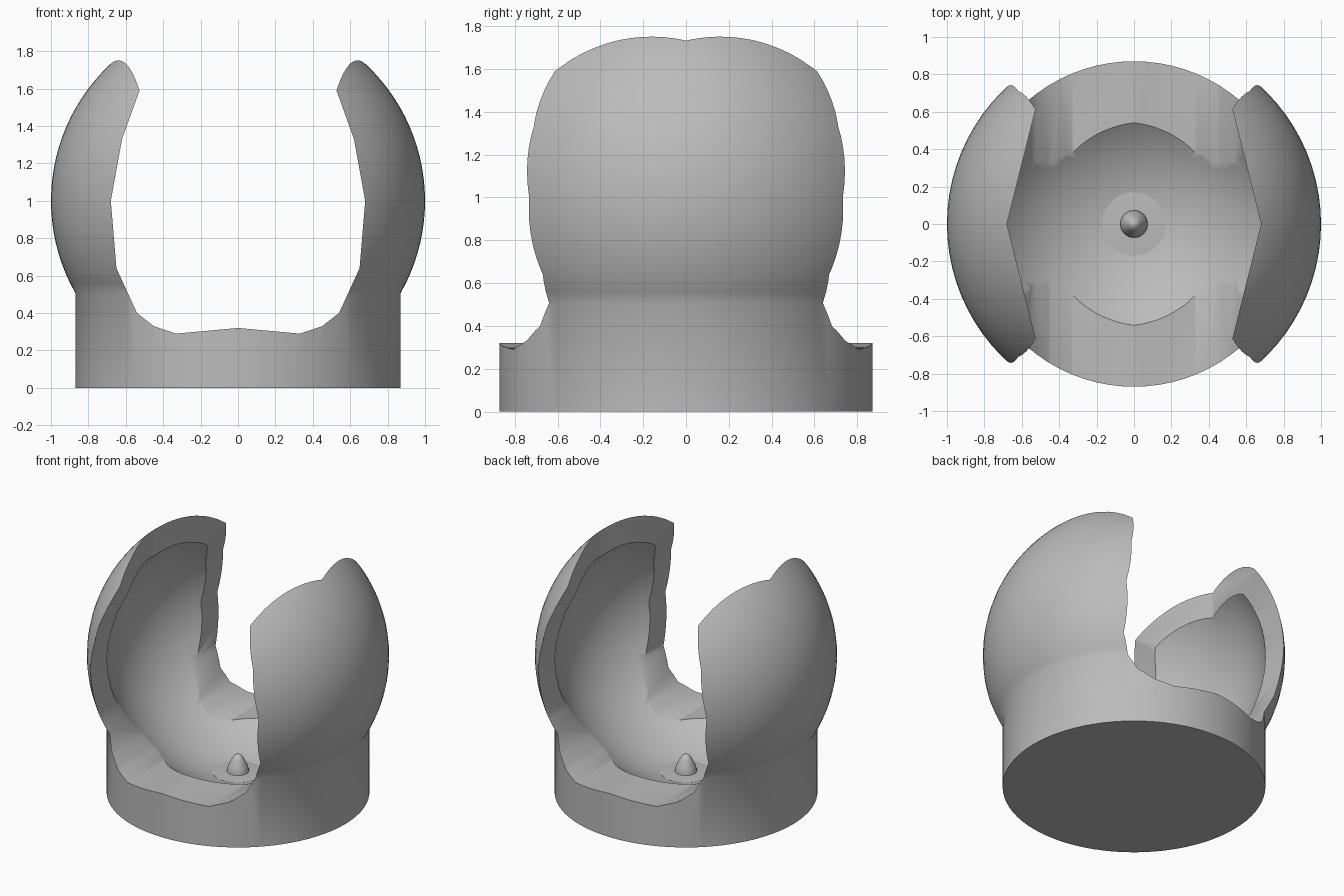
import bpy, bmesh
from math import sin, cos, pi, asin, radians

cube = bpy.data.objects.get("Cube")
if cube:
    bpy.data.objects.remove(cube, do_unlink=True)

grey = bpy.data.materials.new("plain_grey")
grey.use_nodes = True
COLOR = (0.5, 0.5, 0.5, 1)
grey.diffuse_color = COLOR
grey.node_tree.nodes["Principled BSDF"].inputs["Base Color"].default_value = COLOR


def make_object(name, bm):
    bmesh.ops.recalc_face_normals(bm, faces=bm.faces)
    mesh = bpy.data.meshes.new(name)
    bm.to_mesh(mesh)
    bm.free()
    mesh.materials.append(grey)
    obj = bpy.data.objects.new(name, mesh)
    bpy.context.collection.objects.link(obj)
    return obj


def lathe(name, profile, steps):
    """Spin an (r, z) profile, starting and ending on the axis."""
    bm = bmesh.new()
    verts = [bm.verts.new((r, 0, z)) for r, z in profile]
    edges = [bm.edges.new(pair) for pair in zip(verts, verts[1:])]
    bmesh.ops.spin(bm, geom=verts + edges, cent=(0, 0, 0), axis=(0, 0, 1),
                   angle=2 * pi, steps=steps, use_duplicate=False)
    bmesh.ops.remove_doubles(bm, verts=bm.verts, dist=1e-4)
    return make_object(name, bm)


def prism(name, points, offset):
    """Extrude a closed outline of 3D points along offset."""
    bm = bmesh.new()
    face = bm.faces.new([bm.verts.new(p) for p in points])
    extruded = bmesh.ops.extrude_face_region(bm, geom=[face])
    moved = [v for v in extruded["geom"] if isinstance(v, bmesh.types.BMVert)]
    bmesh.ops.translate(bm, verts=moved, vec=offset)
    return make_object(name, bm)


def cut(target, cutter):
    cutter.hide_render = True
    mod = target.modifiers.new("cut", "BOOLEAN")
    mod.operation = "DIFFERENCE"
    mod.solver = "EXACT"
    mod.object = cutter
    bpy.context.view_layer.objects.active = target
    bpy.ops.object.modifier_apply(modifier=mod.name)
    bpy.data.objects.remove(cutter, do_unlink=True)


def smooth(obj):
    bpy.ops.object.select_all(action="DESELECT")
    obj.select_set(True)
    bpy.context.view_layer.objects.active = obj
    bpy.ops.object.shade_smooth_by_angle(angle=radians(32))


def arc(radius, start, count):
    angles = [start + (pi / 2 - start) * i / count for i in range(count + 1)]
    return [(radius * cos(a), 1 + radius * sin(a)) for a in angles[:-1]] + [(0, 1 + radius)]


# Round base flowing into a ball
BASE_R = 0.87
rim = -asin((1 - BASE_R ** 2) ** 0.5)
shell = lathe("split_ball_shell", [(0, 0), (BASE_R, 0)] + arc(1, rim, 36), 80)

# Hollow inside
cavity = lathe("cavity_cutter", [(0, 1 - BASE_R)] + arc(BASE_R, -pi / 2, 40)[1:], 80)
cut(shell, cavity)

# Opening through front and back
half = [(0.33, 0.29), (0.45, 0.33), (0.54, 0.40), (0.60, 0.53), (0.65, 0.64),
        (0.68, 1.0), (0.62, 1.33), (0.53, 1.58), (0.36, 1.85), (0.36, 2.2)]
outline = [(0, 0.32)] + half + [(-x, z) for x, z in reversed(half)]
cut(shell, prism("opening_cutter", [(x, -1.2, z) for x, z in outline], (0, 2.4, 0)))

# Wedge-sided opening through the top
wedge = [(0.68, 0), (0.43, 1), (-0.43, 1), (-0.68, 0), (-0.43, -1), (0.43, -1)]
cut(shell, prism("top_cutter", [(x, y, 1.01) for x, y in wedge], (0, 0, 1.2)))
smooth(shell)

# Small plate and rounded peg at the bottom of the hollow
smooth(lathe("floor_plate", [(0, 0.08), (0.17, 0.08), (0.17, 0.148), (0, 0.158)], 40))
smooth(lathe("center_peg", [(0, 0.1), (0.073, 0.1), (0.073, 0.165), (0.062, 0.2),
                            (0.04, 0.245), (0.025, 0.267), (0.012, 0.275), (0, 0.278)], 32))
